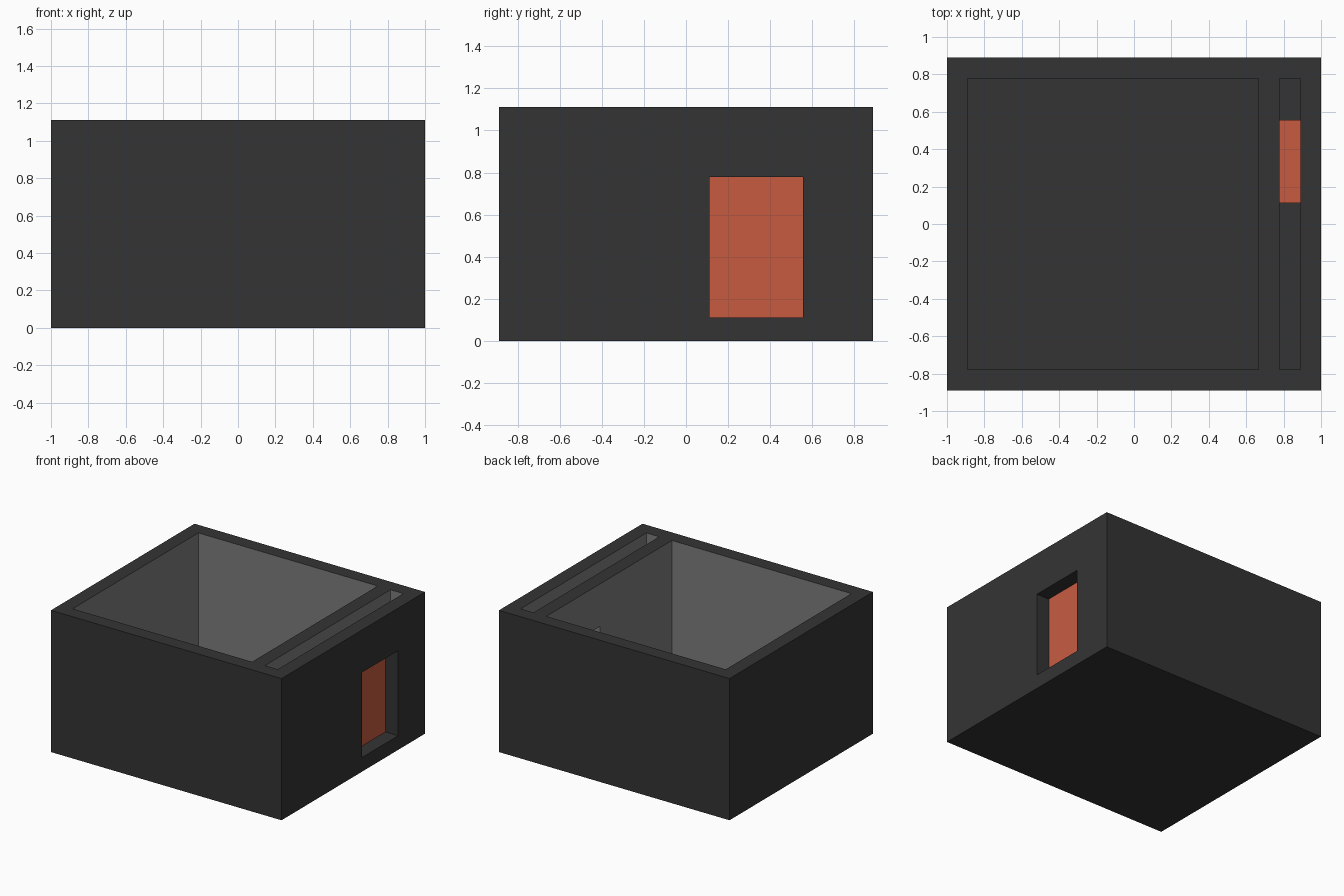
import bpy

default = bpy.data.objects.get("Cube")
if default:
    bpy.data.objects.remove(default, do_unlink=True)

U = 1 / 9  # wall thickness, the module of the whole design


def material(name, color):
    mat = bpy.data.materials.new(name)
    mat.use_nodes = True
    mat.diffuse_color = (*color, 1)
    mat.node_tree.nodes["Principled BSDF"].inputs["Base Color"].default_value = (*color, 1)
    return mat


charcoal = material("charcoal", (0.034, 0.034, 0.034))
grey = material("interior grey", (0.205, 0.205, 0.205))
orange = material("orange", (0.578, 0.105, 0.053))


def box(name, x, y, z, mat=charcoal):
    """Box from (min, max) ranges given in wall thicknesses."""
    bpy.ops.mesh.primitive_cube_add(size=1)
    obj = bpy.context.object
    obj.name = obj.data.name = name
    for v in obj.data.vertices:
        v.co = [U * (r[0] if c < 0 else r[1]) for r, c in zip((x, y, z), v.co)]
    obj.data.materials.append(mat)
    return obj


# Solid block, hollowed by a room, a door slot and a doorway through both walls
shell = box("house_shell", (-9, 9), (-8, 8), (0, 10))
cutters = [
    box("room_cutter", (-8, 6), (-7, 7), (1, 12)),
    box("slot_cutter", (7, 8), (-7, 7), (1, 12)),
    box("doorway_cutter", (5, 10), (1, 5), (1, 7)),
]
for cutter in cutters:
    cutter.hide_render = True
    mod = shell.modifiers.new(cutter.name, "BOOLEAN")
    mod.operation = "DIFFERENCE"
    mod.solver = "EXACT"
    mod.object = cutter

# Bake the cuts and drop the cutters
graph = bpy.context.evaluated_depsgraph_get()
baked = bpy.data.meshes.new_from_object(shell.evaluated_get(graph))
shell.modifiers.clear()
shell.data = baked
for cutter in cutters:
    bpy.data.objects.remove(cutter, do_unlink=True)

# Interior walls are lighter; floors, rim and outside stay charcoal
baked.materials.clear()
baked.materials.append(charcoal)
baked.materials.append(grey)
for face in baked.polygons:
    x, y, z = face.center / U
    inside = abs(x) < 8.2 and abs(y) < 7.2 and z > 0.5
    face.material_index = int(inside and face.normal.z < 0.5)

# Sliding door standing in the slot
box("sliding_door", (7, 8), (1, 5), (1, 7), orange)
